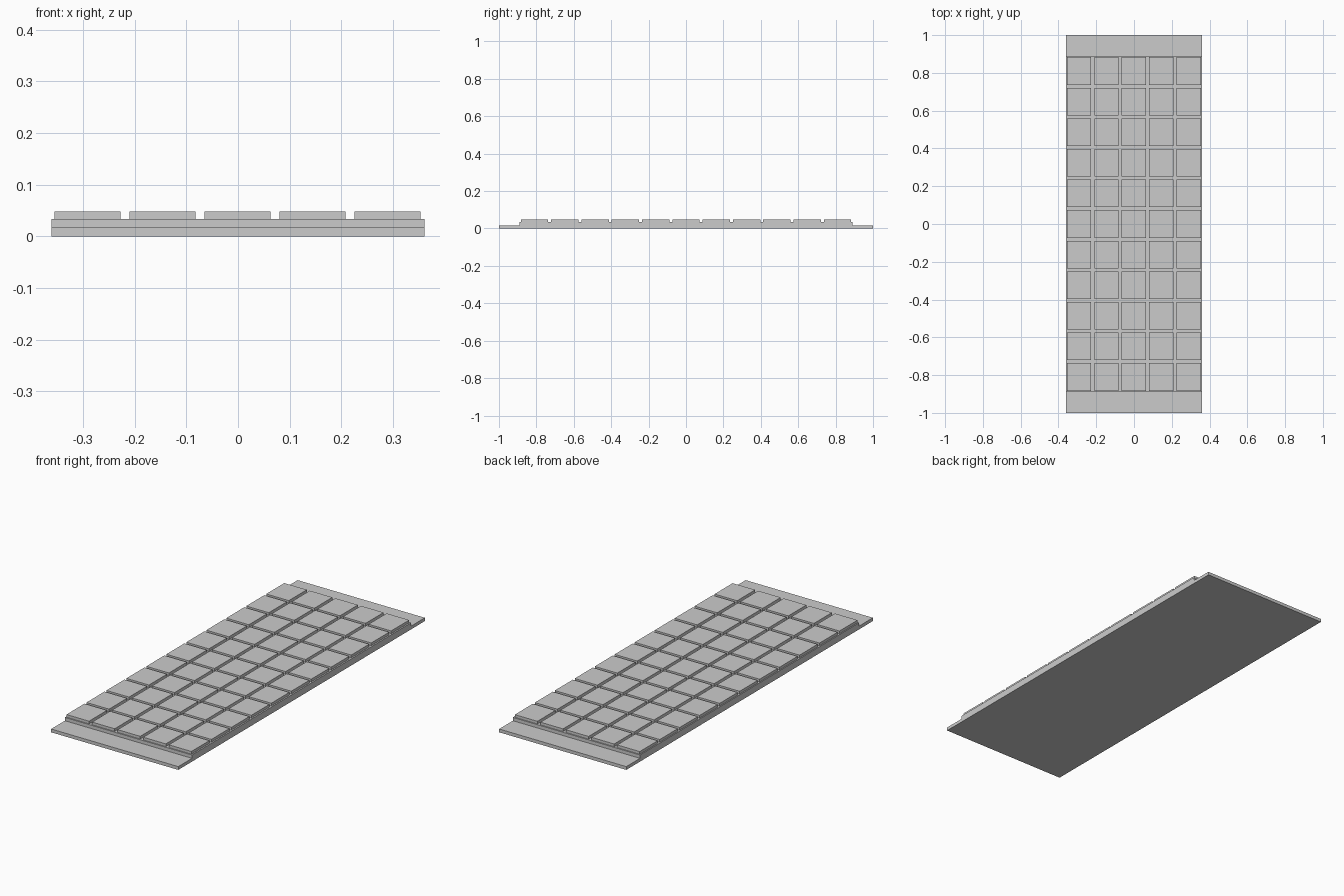
import bpy, bmesh
from mathutils import Matrix

if "Cube" in bpy.data.objects:
    bpy.data.objects.remove(bpy.data.objects["Cube"])


def add_boxes(name, boxes):
    """One object from (centre, size) boxes."""
    bm = bmesh.new()
    for centre, size in boxes:
        bmesh.ops.create_cube(bm, size=1.0, matrix=Matrix.LocRotScale(centre, None, size))
    mesh = bpy.data.meshes.new(name)
    bm.to_mesh(mesh)
    bm.free()
    obj = bpy.data.objects.new(name, mesh)
    bpy.context.collection.objects.link(obj)
    return obj


def box(x, y, z0, z1, w, d):
    return ((x, y, (z0 + z1) / 2), (w, d, z1 - z0))


from mathutils import Vector
WIDTH = 0.722
BASE_TOP, BED_TOP, TILE_TOP = 0.017, 0.034, 0.048
COLS, ROWS = 5, 11
PITCH_X, PITCH_Y = 0.1453, 0.162


def to_vec(b):
    return (Vector(b[0]), Vector(b[1]))


# Thin base plate with exposed end strips
add_boxes("base_plate", [to_vec(box(0, 0, 0, BASE_TOP, WIDTH, 2.0))])

# Raised bed under the tiles
add_boxes("tile_bed", [to_vec(box(0, 0, BASE_TOP, BED_TOP, WIDTH, 1.778))])

# Grid of square raised tiles
tiles = []
for c in range(COLS):
    for r in range(ROWS):
        x = (c - (COLS - 1) / 2) * PITCH_X - 0.001
        y = (r - (ROWS - 1) / 2) * PITCH_Y
        tiles.append(to_vec(box(x, y, BED_TOP, TILE_TOP, 0.128, 0.146)))
add_boxes("raised_tiles", tiles)
